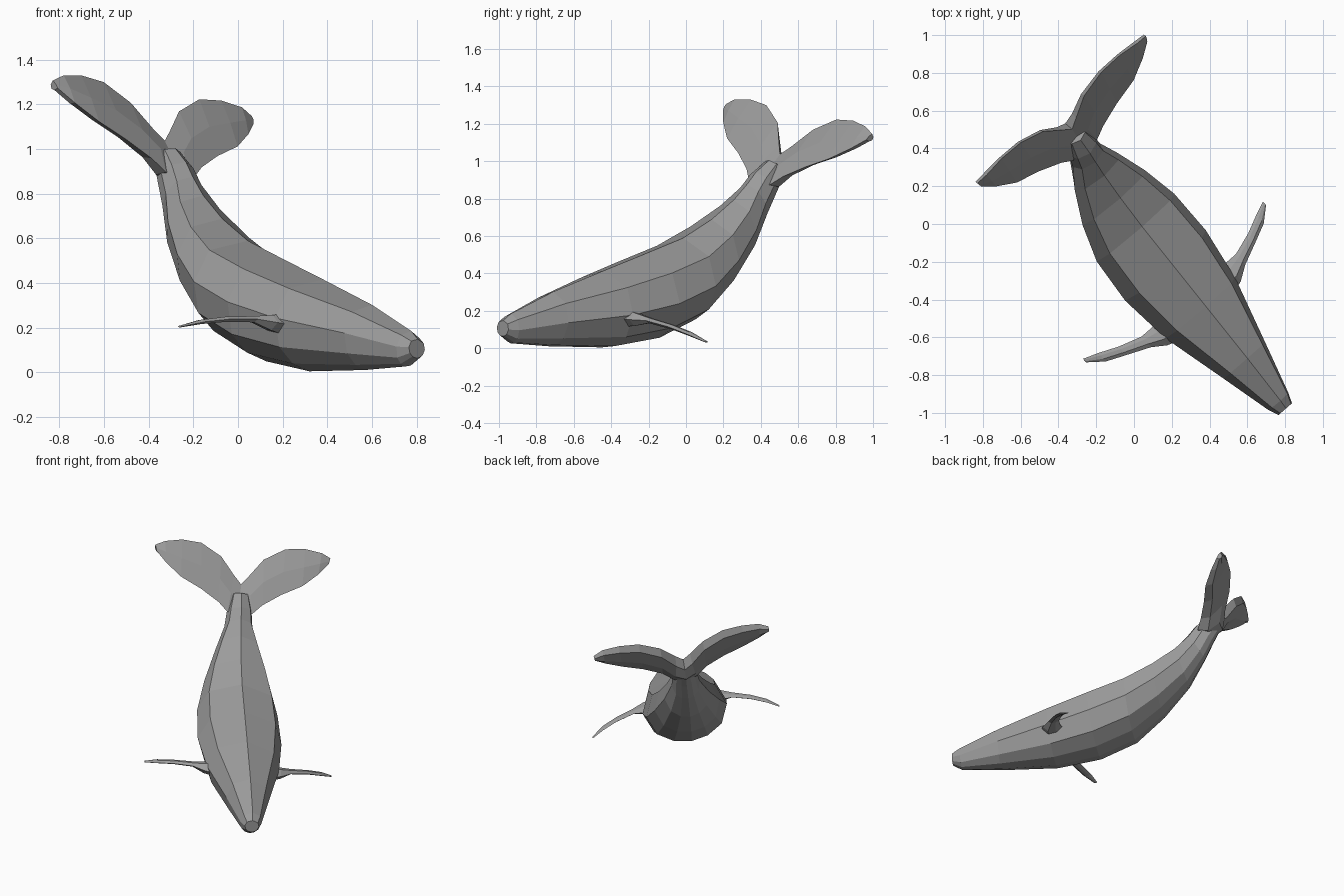
import bpy, bmesh
from mathutils import Vector

if "Cube" in bpy.data.objects:
    bpy.data.objects.remove(bpy.data.objects["Cube"])

# Whale frame: side, tailward and up axes (the body is yawed and rolled)
SIDE = Vector((0.746, 0.652, -0.134)).normalized()
BACK = Vector((-0.658, 0.753, 0.0)).normalized()
UP = SIDE.cross(BACK)
ORIGIN = SIDE * -0.055 + Vector((0, 0, 0.007))

skin = bpy.data.materials.new("grey_skin")
skin.diffuse_color = (0.33, 0.33, 0.33, 1)
skin.use_nodes = True
skin.node_tree.nodes["Principled BSDF"].inputs["Base Color"].default_value = skin.diffuse_color


def place(n, f, u):
    return ORIGIN + SIDE * n + BACK * f + UP * u


def loft(name, rings):
    """Skin a list of equal-length rings and cap both ends."""
    bm = bmesh.new()
    rows = [[bm.verts.new(place(*p)) for p in ring] for ring in rings]
    count = len(rows[0])
    for a, b in zip(rows, rows[1:]):
        for i in range(count):
            j = (i + 1) % count
            bm.faces.new((a[i], a[j], b[j], b[i]))
    bm.faces.new(rows[0])
    bm.faces.new(rows[-1])
    bmesh.ops.recalc_face_normals(bm, faces=bm.faces)
    mesh = bpy.data.meshes.new(name)
    bm.to_mesh(mesh)
    bm.free()
    mesh.materials.append(skin)
    obj = bpy.data.objects.new(name, mesh)
    bpy.context.collection.objects.link(obj)


def body_ring(fr, ur, fb, ub, w):
    """Ten-sided section between a back point and a belly point."""
    half = [(0, 1), (0.78, 0.84), (1, 0.5), (0.8, 0.2), (0.42, 0.05)]
    full = half + [(0, 0)] + [(-x, t) for x, t in reversed(half[1:])]
    return [(x * w, fb + (fr - fb) * t, ub + (ur - ub) * t) for x, t in full]


def fin_ring(side, lead, trail, thick):
    """Six-sided section from leading to trailing edge."""
    a, b = Vector(lead), Vector(trail)
    up = Vector((0, 0, thick / 2))
    pts = [a, a.lerp(b, 0.3) + up, a.lerp(b, 0.7) + up * 0.8, b,
           a.lerp(b, 0.7) - up * 0.8, a.lerp(b, 0.3) - up]
    return [(p.x * side, p.y, p.z) for p in pts]


def fluke_ring(side, lead, trail, thick):
    """Flat upper face, thick underside with bevelled edges."""
    a, b = Vector(lead), Vector(trail)
    chord = (b - a).normalized()
    under = Vector((0, chord.z, -chord.y)).normalized() * thick
    pts = [a, a.lerp(b, 0.5) - under * 0.12, b,
           a.lerp(b, 0.88) + under * 0.7, a.lerp(b, 0.5) + under,
           a.lerp(b, 0.14) + under * 0.7]
    return [(p.x * side, p.y, p.z) for p in pts]


# Body: back (f, u), belly (f, u), half width
BODY = [
    (-1.265, 0.135, -1.265, 0.050, 0.048),
    (-1.215, 0.172, -1.20, 0.012, 0.071),
    (-0.93, 0.290, -0.93, -0.004, 0.147),
    (-0.58, 0.405, -0.55, -0.010, 0.247),
    (-0.30, 0.495, -0.25, 0.035, 0.286),
    (-0.04, 0.580, 0.00, 0.135, 0.275),
    (0.15, 0.680, 0.20, 0.300, 0.222),
    (0.295, 0.785, 0.385, 0.500, 0.152),
    (0.38, 0.870, 0.50, 0.690, 0.096),
    (0.435, 0.935, 0.56, 0.810, 0.084),
    (0.52, 1.000, 0.62, 0.920, 0.060),
]
loft("body", [body_ring(*s) for s in BODY])

# Tail flukes: leading edge, trailing edge, thickness
FLUKE = [
    ((0.0, 0.49, 0.87), (0.0, 0.594, 1.032), 0.10),
    ((0.085, 0.465, 0.878), (0.05, 0.625, 1.08), 0.09),
    ((0.15, 0.498, 0.932), (0.145, 0.685, 1.184), 0.07),
    ((0.274, 0.54, 1.000), (0.287, 0.719, 1.258), 0.06),
    ((0.415, 0.574, 1.062), (0.42, 0.722, 1.270), 0.052),
    ((0.52, 0.63, 1.132), (0.535, 0.709, 1.255), 0.045),
    ((0.588, 0.68, 1.19), (0.598, 0.708, 1.223), 0.03),
]
# Pectoral fins: side, leading f, trailing f, height, thickness
FIN = [
    (0.20, -0.62, -0.45, 0.175, 0.09),
    (0.260, -0.60, -0.475, 0.175, 0.07),
    (0.335, -0.550, -0.475, 0.180, 0.028),
    (0.46, -0.495, -0.435, 0.163, 0.024),
    (0.56, -0.450, -0.390, 0.138, 0.020),
    (0.638, -0.385, -0.360, 0.106, 0.008),
]
for label, side in (("left", -1), ("right", 1)):
    loft(label + "_fluke", [fluke_ring(side, *s) for s in FLUKE])
    loft(label + "_fin", [fin_ring(side, (n, a, u), (n, b, u), t)
                          for n, a, b, u, t in FIN])
